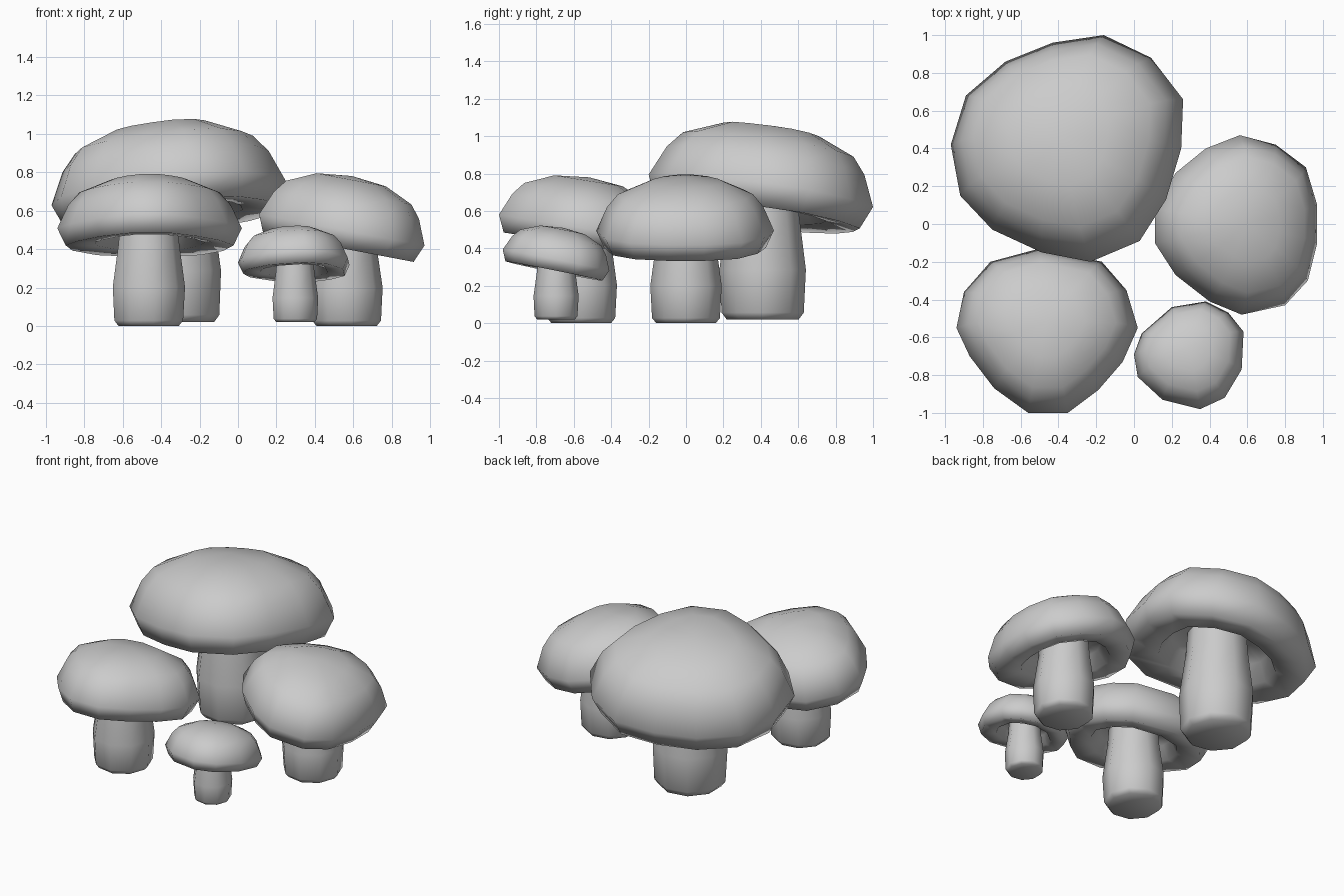
import bpy, bmesh, math
from mathutils import Vector

default = bpy.data.objects.get("Cube")
if default:
    bpy.data.objects.remove(default, do_unlink=True)

grey = bpy.data.materials.new("plain grey")
grey.use_nodes = True
grey.diffuse_color = (0.6, 0.6, 0.6, 1)
grey.node_tree.nodes["Principled BSDF"].inputs["Base Color"].default_value = (0.6, 0.6, 0.6, 1)

# Cap cross-section, (share of rim radius, share of dome height), crown to hollow
CAP = [(0.42, 0.93), (0.76, 0.69), (0.88, 0.45), (1, 0), (0.91, -0.33),
       (0.6, -0.28), (0.5, 0.02), (0.25, 0.1)]
# Stem cross-section, (share of radius, share of length)
STEM = [(0.85, 0), (0.97, 0.05), (1.02, 0.36), (0.86, 0.75), (0.8, 1)]


def loft(name, rings, first, last):
    """Skin a stack of equal rings and close both ends with a fan."""
    bm = bmesh.new()
    loops = [[bm.verts.new(p) for p in ring] for ring in rings]
    n = len(loops[0])
    for a, b in zip(loops, loops[1:]):
        for i in range(n):
            j = (i + 1) % n
            bm.faces.new((a[i], a[j], b[j], b[i]))
    for loop, tip in ((loops[0], first), (loops[-1], last)):
        v = bm.verts.new(tip)
        for i in range(n):
            bm.faces.new((loop[i], loop[(i + 1) % n], v))
    bmesh.ops.recalc_face_normals(bm, faces=bm.faces)
    mesh = bpy.data.meshes.new(name)
    bm.to_mesh(mesh)
    bm.free()
    obj = bpy.data.objects.new(name, mesh)
    bpy.context.collection.objects.link(obj)
    mesh.materials.append(grey)
    bpy.ops.object.select_all(action='DESELECT')
    obj.select_set(True)
    bpy.context.view_layer.objects.active = obj
    bpy.ops.object.shade_smooth_by_angle(angle=math.radians(75))


def mushroom(name, outline, centre, rim_z, dome, slope, foot, radius, foot_z):
    cx, cy = centre
    sx, sy = slope

    def cap_point(x, y, share, height):
        # Lean the cap: slope its plane and shift the crown to match
        dx, dy, h = (x - cx) * share, (y - cy) * share, height * dome
        return Vector((cx + dx - sx * h, cy + dy - sy * h,
                       rim_z + h + sx * dx + sy * dy))

    loft(name + "_cap",
         [[cap_point(x, y, r, h) for x, y in outline] for r, h in CAP],
         cap_point(cx, cy, 0, 1), cap_point(cx, cy, 0, 0.1))

    # Stem runs from the foot up into the hollow of the cap
    base = Vector((*foot, foot_z))
    top = cap_point(cx, cy, 0, 0.2)
    top.x, top.y = base.x * 0.8 + cx * 0.2, base.y * 0.8 + cy * 0.2
    sides = 9
    rings = []
    for r, t in STEM:
        mid = base.lerp(top, t)
        rings.append([mid + Vector((math.cos(a), math.sin(a), 0)) * radius * r
                      for a in (math.tau * i / sides for i in range(sides))])
    loft(name + "_stem", rings, base + Vector((0, 0, 0.02)), top)


mushroom("large_back",
         [(-.97, .42), (-.89, .68), (-.68, .86), (-.43, .96), (-.16, 1), (.09, .88), (.26, .66),
          (.25, .4), (.17, .13), (.03, -.09), (-.23, -.2), (-.49, -.15), (-.75, -.03), (-.92, .15)],
         (-.36, .41), .69, .365, (.1, -.15), (-.32, .41), .23, .02)
mushroom("front_right",
         [(.02, -.55), (-.06, -.73), (-.19, -.88), (-.35, -1), (-.56, -1), (-.74, -.87), (-.87, -.7),
          (-.94, -.55), (-.9, -.36), (-.76, -.2), (-.5, -.13), (-.17, -.2), (-.04, -.35)],
         (-.46, -.56), .51, .27, (0, -.16), (-.47, -.56), .19, 0)
mushroom("left_side",
         [(.97, .1), (.97, -.1), (.92, -.3), (.8, -.43), (.57, -.48), (.4, -.41), (.22, -.27),
          (.11, -.1), (.11, .08), (.22, .27), (.38, .4), (.56, .47), (.75, .42), (.91, .3)],
         (.54, 0), .5, .28, (-.19, 0), (.56, 0), .19, 0)
mushroom("small_front",
         [(.58, -.57), (.57, -.77), (.48, -.92), (.35, -.98), (.15, -.93), (.02, -.81),
          (0, -.69), (.04, -.58), (.2, -.44), (.38, -.41), (.5, -.47)],
         (.29, -.69), .335, .175, (.02, -.2), (.295, -.695), .12, .02)
